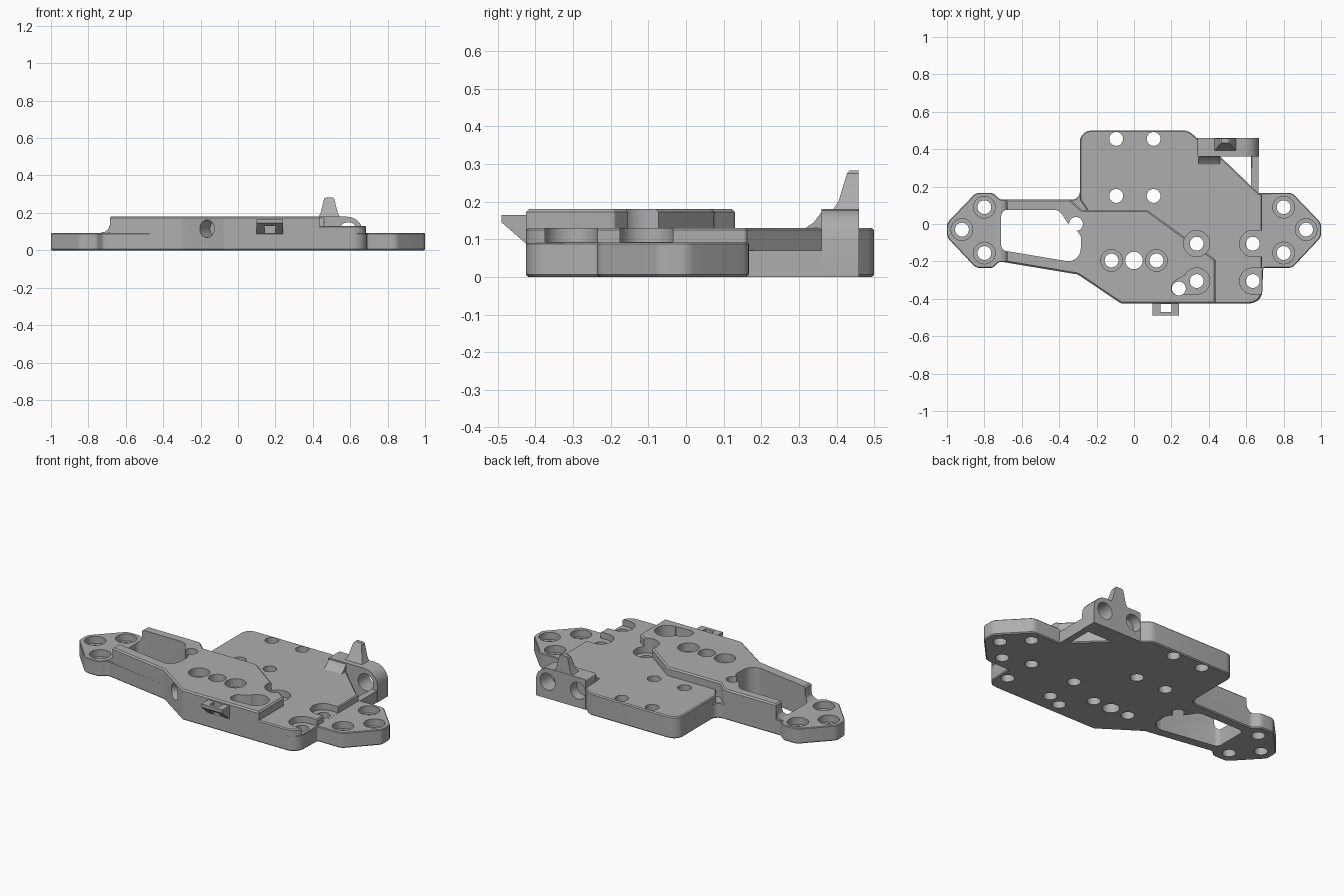
import bpy, bmesh, math
from mathutils import Vector, Matrix

cube = bpy.data.objects.get("Cube")
if cube:
    bpy.data.objects.remove(cube, do_unlink=True)

grey = bpy.data.materials.new("machined grey")
grey.use_nodes = True
grey.diffuse_color = (0.42, 0.42, 0.42, 1)
grey.node_tree.nodes["Principled BSDF"].inputs["Base Color"].default_value = (0.42, 0.42, 0.42, 1)

AXES = {"z": Matrix.Identity(4),
        "y": Matrix(((1, 0, 0, 0), (0, 0, 1, 0), (0, 1, 0, 0), (0, 0, 0, 1))),
        "x": Matrix(((0, 0, 1, 0), (1, 0, 0, 0), (0, 1, 0, 0), (0, 0, 0, 1)))}


def rounded(pts, steps=5):
    """Replace each (x, y, radius) corner by an arc."""
    out = []
    n = len(pts)
    for i, p in enumerate(pts):
        c = Vector(p[:2])
        r = p[2] if len(p) > 2 else 0
        a = Vector(pts[i - 1][:2]) - c
        b = Vector(pts[(i + 1) % n][:2]) - c
        if r == 0:
            out.append(c)
            continue
        half = a.angle(b) / 2
        t = min(r / math.tan(half), a.length * 0.48, b.length * 0.48)
        r = t * math.tan(half)
        a.normalize()
        b.normalize()
        mid = c + (a + b).normalized() * (r / math.sin(half))
        start, end = c + a * t - mid, c + b * t - mid
        turn = start.angle_signed(end)
        for k in range(steps + 1):
            out.append(mid + Matrix.Rotation(-turn * k / steps, 2) @ start)
    return out


def make(name, bm):
    bmesh.ops.recalc_face_normals(bm, faces=bm.faces)
    mesh = bpy.data.meshes.new(name)
    bm.to_mesh(mesh)
    bm.free()
    mesh.materials.append(grey)
    ob = bpy.data.objects.new(name, mesh)
    bpy.context.collection.objects.link(ob)
    return ob


def prism(name, pts, lo, hi, axis="z", top=0, bottom=0):
    """Extrude a rounded profile along an axis, with chamfered ends."""
    bm = bmesh.new()
    face = bm.faces.new([bm.verts.new((v.x, v.y, lo)) for v in rounded(pts)])
    ext = bmesh.ops.extrude_face_region(bm, geom=[face])["geom"]
    bmesh.ops.translate(bm, vec=(0, 0, hi - lo), verts=[g for g in ext if isinstance(g, bmesh.types.BMVert)])
    for z, size in ((hi, top), (lo, bottom)):
        if size:
            rim = [e for e in bm.edges if all(abs(v.co.z - z) < 1e-5 for v in e.verts)]
            bmesh.ops.bevel(bm, geom=rim, offset=size, segments=1, affect="EDGES")
    bmesh.ops.transform(bm, matrix=AXES[axis], verts=bm.verts)
    return make(name, bm)


def cylinder(x, y, r, lo, hi, axis="z"):
    bm = bmesh.new()
    bmesh.ops.create_cone(bm, cap_ends=True, segments=32, radius1=r, radius2=r, depth=hi - lo)
    bmesh.ops.translate(bm, vec=(x, y, (lo + hi) / 2), verts=bm.verts)
    bmesh.ops.transform(bm, matrix=AXES[axis], verts=bm.verts)
    return make("cutter", bm)


def rect(x0, x1, y0, y1):
    return [(x0, y0), (x1, y0), (x1, y1), (x0, y1)]


def combine(body, other, op):
    mod = body.modifiers.new(op, "BOOLEAN")
    mod.operation, mod.solver, mod.object = op, "EXACT", other
    bpy.context.view_layer.update()
    result = bpy.data.meshes.new_from_object(body.evaluated_get(bpy.context.evaluated_depsgraph_get()))
    body.modifiers.clear()
    body.data = result
    bpy.data.objects.remove(other, do_unlink=True)


# Full silhouette, at the height of the end tabs
left_tab = [(-.72, -.2, .03), (-.755, -.235, .03), (-.845, -.235, .05), (-1, -.07, .05),
            (-1, .005, .05), (-.845, .167, .05), (-.755, .167, .04), (-.715, .13, .03)]
right_tab = [(.845, .167, .05), (1, .005, .05), (1, -.07, .05), (.845, -.235, .05), (.69, -.235, .01)]
back = [(-.29, .13, .04), (-.29, .5, .06), (.29, .5, .07), (.36, .44), (.41, .41), (.665, .165)]
front_right = [(.685, -.425, .07)]
front = [(-.07, -.425, .03), (-.3, -.27, .05)]
body = prism("chassis_plate", left_tab + back + right_tab + front_right + front, 0, .092, top=.004, bottom=.006)

# Raised middle and back deck
deck = back + [(.685, .16, .01)] + front_right + [(0, -.425), (-.2, 0)]
combine(body, prism("deck", deck, .03, .13, top=.006), "UNION")

# Higher front deck with the two side rails
upper = [(-.685, .13), (-.34, .13, .02), (-.28, .075, .02), (.07, .075, .02), (.435, -.19, .01),
         (.435, -.425)] + front + [(-.685, -.205)]
combine(body, prism("upper_deck", upper, .03, .18, top=.008), "UNION")
fillet = [(-.74, .08), (-.74, .092), (-.71, .099), (-.692, .115), (-.684, .14), (-.67, .08)]
combine(body, prism("rail_fillet", fillet, -.2, .128, "y"), "UNION")

# Rear lug with rounded end, ramp and thin connecting strip
lug = [(.34, 0), (.668, 0), (.668, .18, .09), (.34, .18, .01)]
combine(body, prism("rear_lug", lug, .36, .46, "y"), "UNION")
ramp = [(.38, .08), (.31, .125), (.34, .145), (.365, .179), (.38, .179)]
combine(body, prism("lug_ramp", ramp, .345, .46, "x"), "UNION")
combine(body, prism("lug_strip", rect(.625, .665, .1, .38), 0, .07), "UNION")

# Front hook with its slot
hook = prism("hook", [(-.41, .165), (-.49, .165), (-.49, .145), (-.41, .075)], .1, .24, "x")
combine(hook, prism("cutter", rect(.142, .2, -.47, -.427), 0, .3), "DIFFERENCE")
combine(hook, prism("cutter", rect(.142, .2, -.6, -.427), 0, .13), "DIFFERENCE")
combine(body, hook, "UNION")

# Large weight-saving window
window = [(-.71, .075, .03), (-.4, .075, .05), (-.35, 0, .07), (-.28, -.06, .06), (-.29, -.21, .07), (-.71, -.14, .03)]
combine(body, prism("cutter", window, -.1, .4), "DIFFERENCE")

# Screw seats: x, y, radius, floor height
tab_holes = [(s * x, y) for s in (-1, 1) for x, y in ((.8, .09), (.92, -.03), (.8, -.155))]
seats = [(x, y, .058, .05) for x, y in tab_holes]
seats += [(-.12, -.195, .058, .13), (.12, -.195, .058, .13), (.335, -.105, .07, .092), (.335, -.305, .07, .092)]
for x, y, r, floor in seats:
    combine(body, cylinder(x, y, r, floor, .4), "DIFFERENCE")
for y in (-.105, -.305):
    slot = [(.565, y - .07, .069), (.8, y - .07), (.8, y + .07), (.565, y + .07, .069)]
    combine(body, prism("cutter", slot, .0925, .4), "DIFFERENCE")
slant = [(.2, -.38, .035), (.33, -.375), (.34, -.235), (.2, -.315, .035)]
combine(body, prism("cutter", slant, .092, .4), "DIFFERENCE")

# Through holes
holes = tab_holes + [(x, y) for x in (-.095, .105) for y in (.15, .455)]
holes += [(-.12, -.195), (.12, -.195), (.335, -.105), (.335, -.305), (.635, -.105), (.635, -.305),
          (-.31, 0), (.24, -.345)]
for x, y in holes:
    combine(body, cylinder(x, y, .037, -.1, .4), "DIFFERENCE")
combine(body, cylinder(0, -.195, .047, -.1, .4), "DIFFERENCE")

# Cross holes in the lug and the slanted front wall
combine(body, cylinder(.59, .1, .05, .3, .6, "y"), "DIFFERENCE")
combine(body, cylinder(.39, .1, .05, .4, .6, "y"), "DIFFERENCE")
bore = cylinder(0, 0, .047, -.09, .1, "y")
bore.matrix_world = Matrix.Translation((-.165, -.36, .115)) @ Matrix.Rotation(-.58, 4, "Z")
combine(body, bore, "DIFFERENCE")

# Tapered fin on the lug
bm = bmesh.new()
levels = [(.17, .425, .55, .385), (.2, .442, .533, .405), (.275, .46, .515, .428), (.282, .468, .507, .434)]
rings = [[bm.verts.new(c) for c in ((a, y, z), (b, y, z), (b, .458, z), (a, .458, z))] for z, a, b, y in levels]
for low, high in zip(rings, rings[1:]):
    for i in range(4):
        j = (i + 1) % 4
        bm.faces.new((low[i], low[j], high[j], high[i]))
bm.faces.new(rings[0])
bm.faces.new(rings[-1])
fin = make("lug_fin", bm)

for ob in (body, fin):
    bpy.ops.object.select_all(action="DESELECT")
    ob.select_set(True)
    bpy.context.view_layer.objects.active = ob
    bpy.ops.object.shade_smooth_by_angle(angle=math.radians(28))
